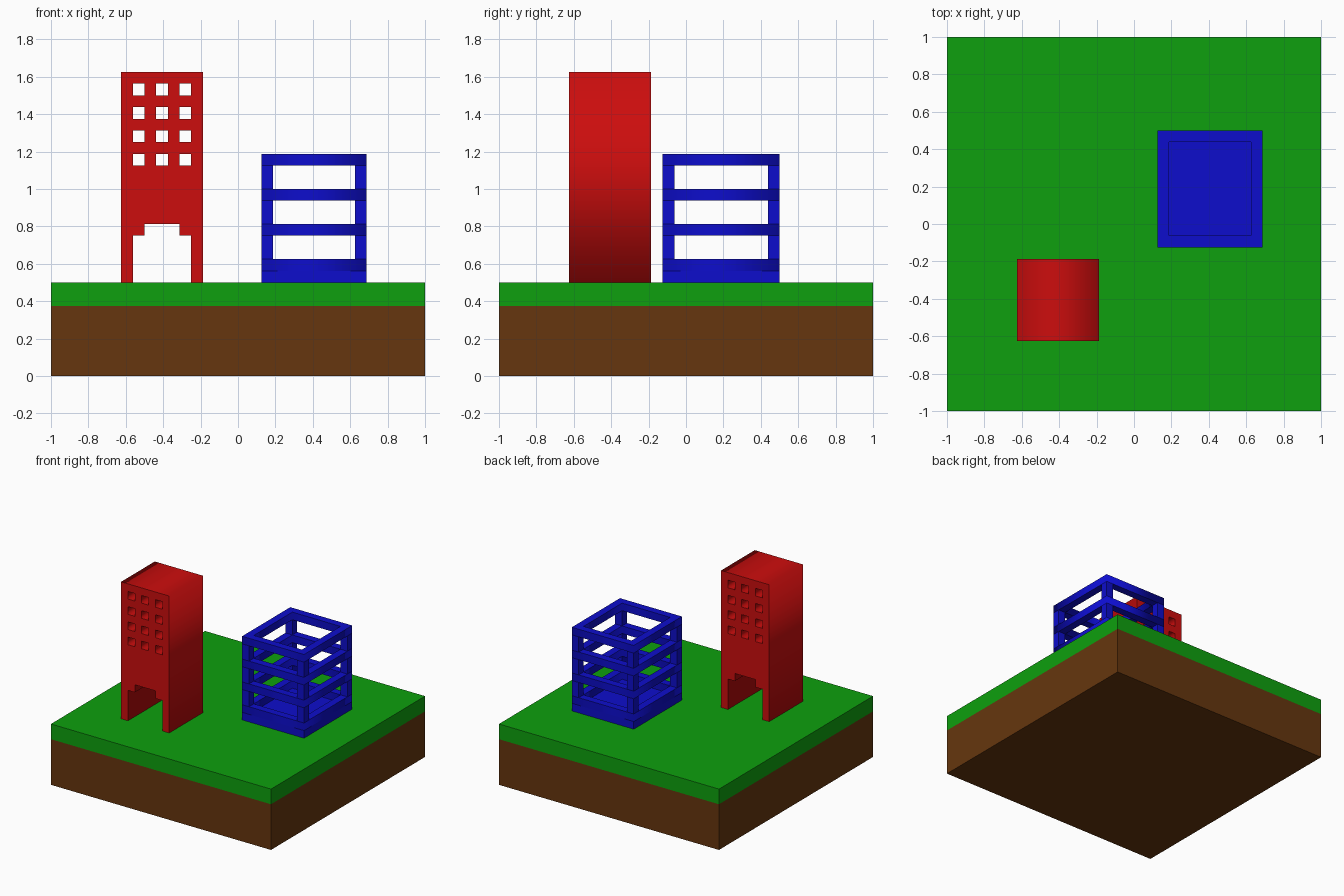
import bpy, bmesh
from mathutils import Matrix, Vector

U = 1 / 16  # building module

if "Cube" in bpy.data.objects:
    bpy.data.objects.remove(bpy.data.objects["Cube"])


def linear(c):
    return c / 12.92 if c <= 0.04045 else ((c + 0.055) / 1.055) ** 2.4


def material(name, rgb):
    col = [linear(c / 255) for c in rgb] + [1]
    m = bpy.data.materials.new(name)
    m.use_nodes = True
    m.diffuse_color = col
    bsdf = m.node_tree.nodes["Principled BSDF"]
    bsdf.inputs["Base Color"].default_value = col
    bsdf.inputs["Roughness"].default_value = 0.9
    return m


RED = material("red", (204, 13, 13))
BLUE = material("blue", (13, 13, 204))
GREEN = material("grass green", (14, 160, 14))
BROWN = material("soil brown", (102, 54, 14))


def finish(name, bm, mat):
    bmesh.ops.remove_doubles(bm, verts=bm.verts, dist=1e-5)
    bmesh.ops.recalc_face_normals(bm, faces=bm.faces)
    me = bpy.data.meshes.new(name)
    bm.to_mesh(me)
    bm.free()
    me.materials.append(mat)
    ob = bpy.data.objects.new(name, me)
    bpy.context.collection.objects.link(ob)
    return ob


def box(name, lo, hi, mat):
    lo, hi = Vector(lo), Vector(hi)
    bm = bmesh.new()
    bmesh.ops.create_cube(bm, size=1, matrix=Matrix.Translation((lo + hi) / 2)
                          @ Matrix.Diagonal((*(hi - lo), 1)))
    return finish(name, bm, mat)


def rect(x0, y0, x1, y1):
    return [(x0, y0), (x1, y0), (x1, y1), (x0, y1)]


def plate(name, loops, depth, matrix, mat):
    """Extrude an outline with holes (in modules) from 0 to depth along local z."""
    cu = bpy.data.curves.new(name, "CURVE")
    cu.dimensions, cu.fill_mode, cu.extrude = "2D", "BOTH", depth * U / 2
    for loop in loops:
        sp = cu.splines.new("POLY")
        sp.points.add(len(loop) - 1)
        for p, (x, y) in zip(sp.points, loop):
            p.co = (x * U, y * U, 0, 1)
        sp.use_cyclic_u = True
    tmp = bpy.data.objects.new(name + "_curve", cu)
    me = bpy.data.meshes.new_from_object(tmp)
    bm = bmesh.new()
    bm.from_mesh(me)
    bpy.data.objects.remove(tmp)
    bpy.data.curves.remove(cu)
    bpy.data.meshes.remove(me)
    bm.transform(matrix @ Matrix.Translation((0, 0, depth * U / 2)))
    return finish(name, bm, mat)


# Ground block
box("soil", (-1, -1, 0), (1, 1, 0.375), BROWN)
box("grass", (-1, -1, 0.375), (1, 1, 0.5), GREEN)

# Red tower: stepped doorway in the outline, windows running straight through
outline = [(0, 0), (1, 0), (1, 4), (2, 4), (2, 5), (5, 5), (5, 4), (6, 4),
           (6, 0), (7, 0), (7, 18), (0, 18)]
windows = [rect(x, z, x + 1, z + 1) for x in (1, 3, 5) for z in (10, 12, 14, 16)]
upright = Matrix.Translation((-0.625, -0.1875, 0.5)) @ Matrix.Rotation(1.5707963268, 4, "X")
plate("red_tower", [outline] + windows, 7, upright, RED)

# Blue open frame: floor slab, four rings and corner posts between them
W, D = 9, 10
base = Vector((0.125, -0.125, 0.5))
box("blue_floor", base, base + Vector((W, D, 1)) * U, BLUE)
levels = (1, 4, 7, 10)
for i, z in enumerate(levels):
    plate(f"blue_ring_{i + 1}", [rect(0, 0, W, D), rect(1, 1, W - 1, D - 1)], 1,
          Matrix.Translation(base + Vector((0, 0, z * U))), BLUE)
for i, z in enumerate(levels[:-1]):
    for side, x in (("right", 0), ("left", W - 1)):
        for end, y in (("front", 0), ("back", D - 1)):
            lo = base + Vector((x, y, z + 1)) * U
            box(f"blue_post_{end}_{side}_{i + 1}", lo, lo + Vector((1, 1, 2)) * U, BLUE)
